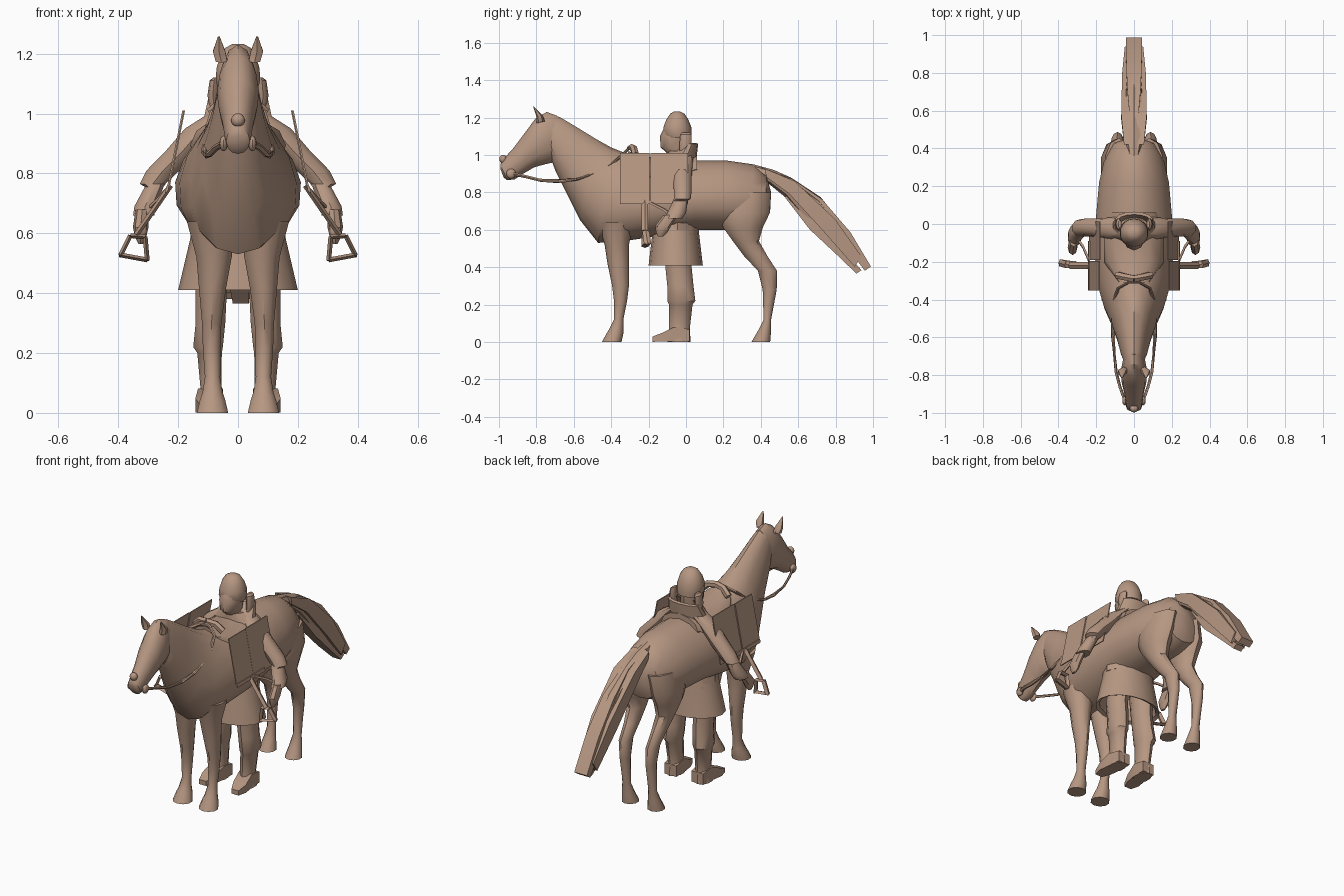
import bpy, bmesh, math
from mathutils import Vector

BROWN = bpy.data.materials.new("leather_brown")
BROWN.diffuse_color = (0.47, 0.31, 0.225, 1)


def finish(name, bm, mirror=False, angle=40):
    bmesh.ops.recalc_face_normals(bm, faces=bm.faces)
    me = bpy.data.meshes.new(name)
    bm.to_mesh(me)
    bm.free()
    ob = bpy.data.objects.new(name, me)
    bpy.context.collection.objects.link(ob)
    me.materials.append(BROWN)
    if mirror:
        ob.modifiers.new("mirror", 'MIRROR').use_mirror_merge = False
    bpy.ops.object.select_all(action='DESELECT')
    ob.select_set(True)
    bpy.context.view_layer.objects.active = ob
    bpy.ops.object.shade_smooth_by_angle(angle=math.radians(angle))
    return ob


def skin(bm, rings):
    vs = [[bm.verts.new(p) for p in r] for r in rings]
    n = len(vs[0])
    for a, b in zip(vs, vs[1:]):
        for i in range(n):
            bm.faces.new((a[i], a[(i + 1) % n], b[(i + 1) % n], b[i]))
    bm.faces.new(vs[0])
    bm.faces.new(vs[-1])


def loft(name, secs, n=12, mirror=False, egg=0.0, angle=40):
    """Each section: x centre, half width, first edge (y, z), second edge (y, z)."""
    bm = bmesh.new()
    rings = []
    for x, w, y1, z1, y2, z2 in secs:
        c = Vector((x, (y1 + y2) / 2, (z1 + z2) / 2))
        v = Vector((0, (y1 - y2) / 2, (z1 - z2) / 2))
        ring = []
        for i in range(n):
            t = 2 * math.pi * (i + 0.5 * (n == 4)) / n
            k = 1.3 if n == 4 else 1
            ring.append(c + v * math.cos(t) * k
                        + Vector((w * k * math.sin(t) * (1 - egg * math.cos(t)), 0, 0)))
        rings.append(ring)
    skin(bm, rings)
    return finish(name, bm, mirror, angle)


def limb(name, rows, n=10, mirror=True):
    """Horizontal sections: z, x centre, half width, front y, back y."""
    return loft(name, [(x, w, a, z, b, z) for z, x, w, a, b in rows], n, mirror)


def tube(name, pts, r, n=6, mirror=True, closed=False, flat=1.0):
    pts = [Vector(p) for p in pts]
    if closed:
        pts = pts + [pts[0]]
    rings = []
    for i, p in enumerate(pts):
        d = (pts[min(i + 1, len(pts) - 1)] - pts[max(i - 1, 0)]).normalized()
        if closed and i in (0, len(pts) - 1):
            d = (pts[1] - pts[-2]).normalized()
        u = d.cross(Vector((0, 1, 0.01))).normalized()
        v = d.cross(u)
        rings.append([p + u * r * math.cos(2 * math.pi * k / n)
                      + v * r * flat * math.sin(2 * math.pi * k / n) for k in range(n)])
    bm = bmesh.new()
    skin(bm, rings)
    return finish(name, bm, mirror)


def ball(name, c, s, mirror=False, seg=12):
    bm = bmesh.new()
    bmesh.ops.create_uvsphere(bm, u_segments=seg, v_segments=8, radius=1)
    for v in bm.verts:
        v.co = Vector((v.co.x * s[0] + c[0], v.co.y * s[1] + c[1], v.co.z * s[2] + c[2]))
    return finish(name, bm, mirror)


# Horse body and neck
loft("horse_body", [
    (0, .04, .455, .80, .45, .70), (0, .115, .43, .895, .425, .64),
    (0, .155, .36, .95, .34, .60), (0, .185, .22, .97, .22, .60),
    (0, .20, .05, .97, .05, .60), (0, .21, -.15, .97, -.12, .57),
    (0, .195, -.30, 1.0, -.33, .54), (0, .16, -.40, 1.04, -.47, .53),
    (0, .12, -.48, 1.085, -.565, .65), (0, .09, -.57, 1.14, -.64, .80),
    (0, .07, -.67, 1.20, -.70, .92), (0, .05, -.74, 1.225, -.73, 1.0)], 16, egg=0.15)

# Horse head
loft("horse_head", [
    (0, .045, -.69, 1.21, -.67, 1.02), (0, .06, -.745, 1.23, -.71, .96),
    (0, .07, -.805, 1.195, -.755, .95), (0, .066, -.86, 1.12, -.81, .935),
    (0, .052, -.92, 1.04, -.87, .90), (0, .045, -.97, .985, -.915, .87),
    (0, .04, -.993, .95, -.955, .865), (0, .025, -.992, .925, -.975, .88)], 12)
loft("horse_ear", [(.055, .022, -.80, 1.17, -.755, 1.18), (.063, .024, -.80, 1.205, -.765, 1.21),
                   (.064, .003, -.817, 1.258, -.812, 1.258)], 6, True)

# Horse legs with hooves
limb("horse_front_leg", [
    (.64, .09, .085, -.47, -.28), (.52, .08, .062, -.435, -.305), (.42, .085, .048, -.42, -.305),
    (.30, .088, .034, -.395, -.305), (.22, .088, .031, -.385, -.315), (.12, .085, .027, -.385, -.335),
    (.07, .085, .035, -.41, -.335), (.045, .085, .044, -.425, -.335), (0, .085, .055, -.45, -.345)])
limb("horse_hind_leg", [
    (.80, .08, .075, .18, .455), (.69, .10, .078, .17, .448), (.61, .10, .065, .20, .41),
    (.54, .095, .05, .25, .39), (.46, .09, .038, .31, .435), (.38, .088, .033, .385, .487),
    (.28, .085, .028, .41, .485), (.12, .085, .025, .415, .455), (.06, .085, .036, .385, .455),
    (0, .085, .048, .35, .45)])

# Tail made of overlapping strands
loft("tail_core", [
    (0, .03, .36, .95, .38, .88), (0, .05, .47, .92, .45, .84), (0, .055, .56, .88, .53, .775),
    (0, .055, .72, .775, .65, .62), (0, .05, .86, .60, .79, .49), (0, .045, .93, .49, .87, .42)], 8, angle=25)
loft("tail_strand_outer", [
    (.03, .025, .42, .93, .43, .88), (.04, .03, .58, .865, .55, .79),
    (.04, .025, .80, .66, .74, .58), (.035, .015, .94, .46, .90, .40)], 4, True, angle=20)
loft("tail_strand_top", [
    (0, .025, .40, .935, .41, .89), (0, .025, .57, .875, .54, .80), (0, .04, .73, .765, .69, .70),
    (0, .045, .88, .59, .84, .53), (0, .045, .99, .405, .955, .38)], 4, angle=20)
loft("tail_strand_low", [
    (0, .03, .54, .82, .53, .77), (.01, .04, .70, .64, .66, .60),
    (0, .04, .84, .49, .80, .47), (.01, .03, .94, .385, .91, .365)], 4, angle=20)

# Bridle, bit and reins
ball("nose_button", (0, -.978, .978), (.023, .02, .023))
ball("bit_knob", (.048, -.935, .90), (.014, .026, .026), True)
tube("rein", [(.05, -.93, .90), (.075, -.86, .885), (.095, -.78, .865), (.105, -.68, .86),
              (.112, -.58, .87), (.108, -.48, .905), (.10, -.40, .95), (.085, -.34, 1.0),
              (.03, -.31, 1.03), (0, -.31, 1.035)], .011, flat=.6)
tube("rein_knot", [(.0, -.29, 1.04), (.05, -.28, 1.035), (.09, -.27, 1.0)], .02)


# Tilted saddle flaps with a band along the lower edge
def plate(name, y0, y1, z0, z1, off=0.0, t=.006):
    bm = bmesh.new()
    slope = lambda z: .18 + (1.01 - z) * .2 + off
    rings = [[(slope(z), y0, z), (slope(z), y1, z), (slope(z) + t, y1, z), (slope(z) + t, y0, z)]
             for z in (z0, z1)]
    skin(bm, rings)
    return finish(name, bm, True)


plate("saddle_flap_front", -.352, -.195, .74, 1.01)
plate("saddle_flap_rear", -.19, .012, .74, 1.01, -.003)
plate("saddle_band", -.352, -.09, .737, .757, .003)
loft("saddle_seat", [(0, .12, .06, 1.0, .06, .85), (0, .16, -.05, .985, -.05, .80),
                     (0, .16, -.20, .99, -.20, .80), (0, .09, -.31, 1.02, -.30, .85)], 12)

# Stirrup straps and stirrups
tube("stirrup_strap", [(.225, -.22, .76), (.28, -.22, .68), (.34, -.22, .595)], .009, 4, flat=2)
tube("loose_strap", [(.24, -.19, .745), (.27, -.12, .71), (.30, -.08, .68)], .006, 4, flat=1.5)
for nm, a, b in (("top", (.31, -.215, .588), (.36, -.215, .592)),
                 ("inner_side", (.31, -.215, .588), (.303, -.22, .508)),
                 ("outer_side", (.36, -.215, .592), (.393, -.205, .525)),
                 ("tread", (.303, -.22, .511), (.395, -.205, .528))):
    tube("stirrup_" + nm, [a, b], .008, 4, flat=2.4)

# Rider torso, coat skirt and legs
limb("rider_torso", [(.60, 0, .16, -.15, .06), (.80, 0, .15, -.13, .05), (.93, 0, .165, -.10, .05),
                     (.98, 0, .12, -.10, .05), (1.02, 0, .07, -.10, .035)], 12, False)
limb("coat_skirt", [(.70, 0, .14, -.16, .06), (.58, 0, .16, -.18, .07), (.41, 0, .20, -.20, .09),
                    (.42, 0, .18, -.18, .07), (.56, 0, .13, -.15, .04)], 16, False)
limb("rider_leg", [(.58, .085, .065, -.12, .04), (.40, .09, .055, -.11, .03), (.30, .092, .052, -.10, .04),
                   (.22, .10, .052, -.10, .05), (.20, .095, .043, -.09, .035), (.07, .09, .036, -.09, .02),
                   (0, .092, .045, -.10, .025)])
loft("rider_foot", [(.088, .042, .02, .07, .02, 0), (.092, .045, -.06, .085, -.06, 0),
                    (.102, .044, -.13, .05, -.13, 0), (.106, .025, -.18, .03, -.18, 0)], 4, True)

# Rider arms and hands
limb("rider_arm", [(1.0, .07, .03, -.06, .04), (.95, .12, .06, -.08, .035), (.88, .18, .06, -.07, .03),
                   (.81, .25, .058, -.065, .03), (.765, .285, .045, -.065, .025), (.755, .28, .033, -.07, .01),
                   (.69, .31, .038, -.10, .0), (.66, .315, .037, -.12, -.02)])
limb("rider_hand", [(.68, .32, .022, -.12, -.04), (.62, .325, .026, -.165, -.08),
                    (.585, .325, .018, -.16, -.10), (.565, .325, .008, -.15, -.12)], 8)

# Rider head, helmet, cheek guards and collar
limb("rider_face", [(1.0, 0, .045, -.09, .01), (1.04, 0, .055, -.135, .02), (1.10, 0, .062, -.14, .02),
                    (1.14, 0, .06, -.12, .02)], 10, False)
limb("helmet", [(1.09, 0, .07, -.11, .03), (1.11, 0, .076, -.125, .03), (1.15, 0, .074, -.12, .028),
                (1.19, 0, .062, -.105, .012), (1.22, 0, .042, -.085, -.008),
                (1.232, 0, .02, -.065, -.03)], 14, False)
limb("cheek_guard", [(1.02, .08, .015, -.035, .025), (1.06, .084, .018, -.035, .03),
                     (1.11, .08, .015, -.03, .03), (1.12, .075, .008, -.02, .02)], 8)
limb("collar", [(.97, 0, .12, -.10, .055), (1.06, 0, .10, -.02, .065), (1.065, 0, .085, -.01, .05),
                (1.0, 0, .08, -.06, .03)], 14, False)
